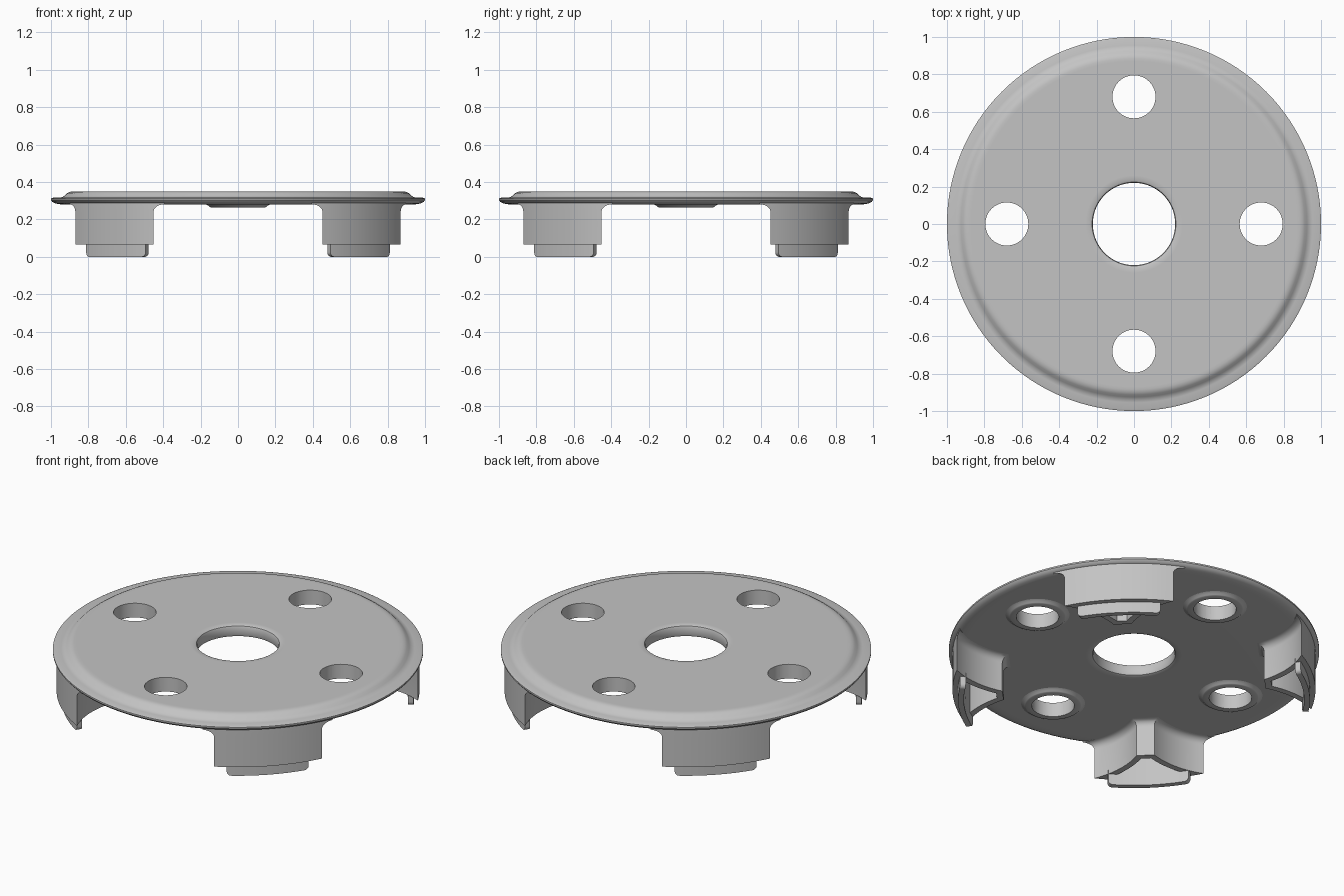
import bpy, bmesh, math
from math import sin, cos, pi, radians

cube = bpy.data.objects.get("Cube")
if cube:
    bpy.data.objects.remove(cube)

grey = bpy.data.materials.new("plain grey")
grey.use_nodes = True
COLOUR = (0.55, 0.55, 0.55, 1)
grey.diffuse_color = COLOUR
grey.node_tree.nodes["Principled BSDF"].inputs["Base Color"].default_value = COLOUR

HOLE_DIST = 0.68                     # bolt hole distance from the centre
LEG_C = HOLE_DIST * cos(pi / 4)      # bolt hole centre in leg coordinates


def finish(bm, name):
    bmesh.ops.recalc_face_normals(bm, faces=bm.faces)
    mesh = bpy.data.meshes.new(name)
    bm.to_mesh(mesh)
    bm.free()
    mesh.materials.append(grey)
    obj = bpy.data.objects.new(name, mesh)
    bpy.context.collection.objects.link(obj)
    return obj


def smooth(obj):
    bpy.ops.object.select_all(action='DESELECT')
    obj.select_set(True)
    bpy.context.view_layer.objects.active = obj
    bpy.ops.object.shade_smooth_by_angle(angle=radians(35))


def bridge(bm, a, b):
    n = len(a)
    for i in range(n):
        j = (i + 1) % n
        bm.faces.new((a[i], a[j], b[j], b[i]))


def lathe(bm, profile, steps, cx=0, cy=0):
    """Closed (r, z) profile turned around a vertical axis."""
    rings = [[bm.verts.new((cx + r * cos(2 * pi * k / steps),
                            cy + r * sin(2 * pi * k / steps), z))
              for r, z in profile] for k in range(steps)]
    for k in range(steps):
        bridge(bm, rings[k], rings[(k + 1) % steps])


def bolt_spots():
    for k in range(4):
        yield HOLE_DIST * cos(k * pi / 2), HOLE_DIST * sin(k * pi / 2)


# Disc with a stepped rim and rounded centre hole
bm = bmesh.new()
lathe(bm, [(.22, .335), (.224, .345), (.235, .35), (.26, .35), (.87, .35),
           (.885, .35), (.9, .347), (.913, .34), (.925, .329), (.938, .32),
           (.955, .316), (.99, .316), (1, .312), (1, .303), (.992, .293),
           (.975, .285), (.95, .281), (.92, .28), (.26, .28), (.235, .28),
           (.224, .285), (.22, .295)], 128)
disc = finish(bm, "disc")

# Bolt holes cut through the disc
bm = bmesh.new()
for x, y in bolt_spots():
    geom = bmesh.ops.create_cone(bm, cap_ends=True, segments=48,
                                 radius1=.115, radius2=.115, depth=.4)
    bmesh.ops.translate(bm, verts=geom["verts"], vec=(x, y, .3))
cutter = finish(bm, "hole_cutter")
cutter.hide_render = True
mod = disc.modifiers.new("holes", 'BOOLEAN')
mod.operation = 'DIFFERENCE'
mod.solver = 'EXACT'
mod.object = cutter
bpy.context.view_layer.objects.active = disc
bpy.ops.object.modifier_apply(modifier=mod.name)
bpy.data.objects.remove(cutter)
smooth(disc)

# Raised rings around the bolt holes on the underside
bm = bmesh.new()
for x, y in bolt_spots():
    lathe(bm, [(.115, .3), (.115, .265), (.147, .265), (.153, .268),
               (.16, .275), (.175, .281), (.175, .3)], 48, x, y)
smooth(finish(bm, "hole_bosses"))


def footprint(outer, scoop, flat):
    """Leg outline along +x: outer arc, two scooped sides, flat inner strip."""
    c = (outer**2 + HOLE_DIST**2 - scoop**2) / (2 * outer * HOLE_DIST)
    end = pi / 4 - math.acos(c)
    pts = [(outer * cos(end * t / 8), outer * sin(end * t / 8))
           for t in range(-8, 9)]
    a0 = math.atan2(pts[-1][1] - LEG_C, pts[-1][0] - LEG_C)
    a1 = -math.acos((flat - LEG_C) / scoop)
    side = []
    for i in range(1, 13):
        a = a0 + (a1 - a0) * i / 12
        side.append((LEG_C + scoop * cos(a), LEG_C + scoop * sin(a)))
    return pts + side + [(x, -y) for x, y in reversed(side)]


def build_leg(index):
    turn = pi / 4 + index * pi / 2

    def vert(bm, x, y, z):
        return bm.verts.new((x * cos(turn) - y * sin(turn),
                             x * sin(turn) + y * cos(turn), z))

    # Hollow leg: filleted outer skin, bottom edge, pocket
    levels = [(.04, .3)]
    for i in range(6, -1, -1):
        a = i * pi / 12
        levels.append((.04 * (1 - cos(a)), .2405 + .04 * sin(a)))
    levels.append((0, .065))
    bm = bmesh.new()
    rings = [[vert(bm, x, y, z) for x, y in footprint(.98, .49 - d, .71 - d)]
             for d, z in levels]
    for z in (.065, .278):
        rings.append([vert(bm, x, y, z) for x, y in footprint(.92, .525, .745)])
    for a, b in zip(rings, rings[1:]):
        bridge(bm, a, b)
    bm.faces.new(rings[-1])
    smooth(finish(bm, f"leg_{index + 1}"))

    # Thin lip below the outer wall, with rounded lower corners
    half, corner = radians(13.7), .025
    bm = bmesh.new()
    columns = []
    stops = [(-1, i) for i in range(7)] + [(1, i) for i in range(6, -1, -1)]
    for sign, i in stops:
        a = i * pi / 12
        phi = sign * (half - corner / .95 * (1 - cos(a)))
        columns.append((phi, corner * (1 - sin(a))))
    inner = abs(columns[6][0])
    middle = [(inner * t / 6, 0) for t in range(-5, 6)]
    columns[7:7] = middle
    loops = []
    for phi, low in columns:
        loops.append([vert(bm, r * cos(phi), r * sin(phi), z)
                      for r, z in ((.919, low), (.95, low), (.95, .09), (.919, .09))])
    for a, b in zip(loops, loops[1:]):
        bridge(bm, a, b)
    bm.faces.new(loops[0])
    bm.faces.new(loops[-1])
    smooth(finish(bm, f"leg_lip_{index + 1}"))


for k in range(4):
    build_leg(k)
